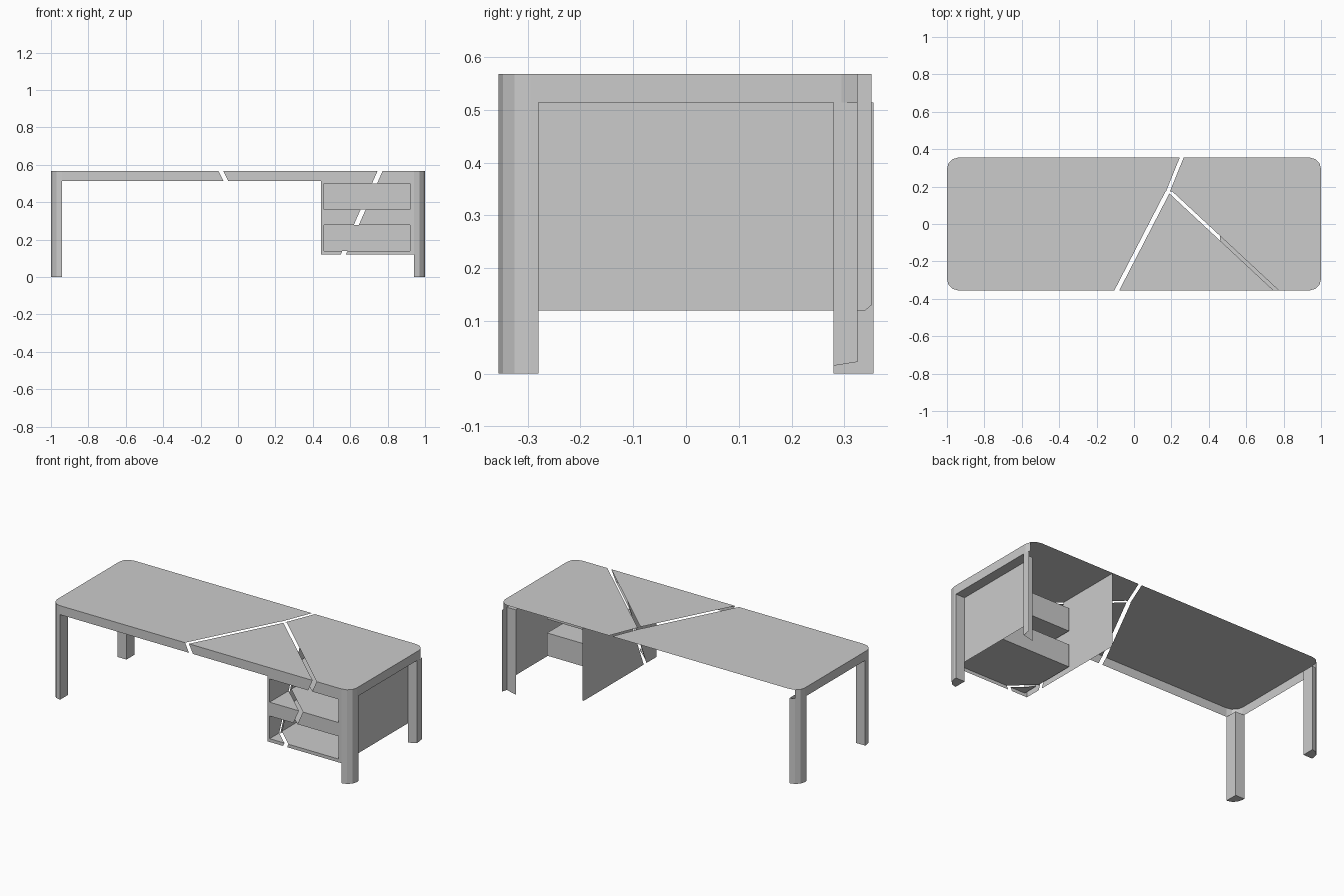
import bpy, bmesh, math
from mathutils import Vector

if "Cube" in bpy.data.objects:
    bpy.data.objects.remove(bpy.data.objects["Cube"])

Y = 0.355                       # half depth
TOP, RIM, BASE = 0.568, 0.514, 0.12
R = 0.06                        # corner radius
LX, LY = 0.94, 0.28             # inner faces of the legs
UX = 0.445                      # left side of drawer unit

# Cracks: junction x, edge x, edge y, lean (dx/dz), width along x
JY = 0.175
CRACKS = [(0.182, -0.092, -Y, -0.5, 0.026),
          (0.182, 0.255, Y, 0.0, 0.021),
          (0.19, 0.76, -Y, 0.44, 0.027)]


def split_by_cracks(bm):
    for jx, ex, ey, lean, w in CRACKS:
        m = (ex - jx) / (ey - JY)
        n = Vector((1, -m, -lean))
        o = Vector((jx, JY, TOP))
        dx = Vector((w / 2, 0, 0))
        for co, no in ((Vector((0, JY, 0)), Vector((0, 1, 0))), (o - dx, n), (o + dx, n)):
            bmesh.ops.bisect_plane(bm, geom=bm.verts[:] + bm.edges[:] + bm.faces[:],
                                   dist=1e-6, plane_co=co, plane_no=no)
        dead = []
        for f in bm.faces:
            c = f.calc_center_median()
            if abs((c - o).dot(n)) < w / 2 and (c.y - JY) * (ey - JY) > 0:
                dead.append(f)
        bmesh.ops.delete(bm, geom=dead, context='FACES')


def part(name, faces):
    """Make an object from polygons, broken along the cracks."""
    bm = bmesh.new()
    for poly in faces:
        bm.faces.new([bm.verts.new(p) for p in poly])
    bmesh.ops.remove_doubles(bm, verts=bm.verts[:], dist=1e-5)
    split_by_cracks(bm)
    bmesh.ops.dissolve_limit(bm, angle_limit=0.01, verts=bm.verts[:], edges=bm.edges[:])
    me = bpy.data.meshes.new(name)
    bm.to_mesh(me)
    bm.free()
    ob = bpy.data.objects.new(name, me)
    bpy.context.collection.objects.link(ob)
    return ob


def wall(path, z0, z1, closed=False):
    ends = path[1:] + path[:1] if closed else path[1:]
    return [[(*a, z0), (*b, z0), (*b, z1), (*a, z1)] for a, b in zip(path, ends)]


def flat(path, z):
    return [[(x, y, z) for x, y in path]]


def corner(sx, sy):
    """Rounded corner from the side edge round to the front/back edge."""
    return [(sx * (1 - R + R * math.cos(t)), sy * (Y - R + R * math.sin(t)))
            for t in (i * math.pi / 6 for i in range(4))]


# Table top
fr, fl, br, bl = corner(1, -1), corner(-1, -1), corner(1, 1), corner(-1, 1)
part("table_top", flat(br + bl[::-1] + fl + fr[::-1], TOP))

# Apron around sides and front, open at the back
part("apron", wall(bl[2::-1] + fl + fr[::-1] + br[:2] + br[2:2], RIM, TOP))
part("right_apron_underside", flat([(LX, -LY), (1, -LY), (1, LY), (LX, LY)], RIM))

# Full legs: front pair and back left
for name, sx, sy in (("front_left_leg", -1, -1), ("front_right_leg", 1, -1), ("back_left_leg", -1, 1)):
    loop = [(sx, sy * LY)] + corner(sx, sy) + [(sx * LX, sy * LY)]
    if sx * sy < 0:
        loop.reverse()
    part(name, wall(loop, 0, RIM, True) + flat(loop[::-1], 0))

# Broken back right leg: two faces with a slanted foot
ye = br[1][1]
part("back_right_leg", [
    [(1, LY, 0.015), (1, 0.325, 0.022), (1, 0.325, RIM), (1, LY, RIM)],
    [(LX, LY, 0.002), (1, LY, 0.015), (1, LY, RIM), (LX, LY, RIM)]])

# Drawer unit side panels
part("unit_right_panel", wall([(LX, -Y), (LX, LY)], BASE, RIM))
part("unit_left_panel", [[(UX, -Y, BASE), (UX, Y - 0.015, BASE), (UX, Y - 0.003, BASE + 0.01),
                          (UX, Y - 0.003, TOP), (UX, -Y, TOP)][::-1]])

# Drawer unit front with two openings
xs = [UX, 0.46, 0.92, LX]
zs = [BASE, 0.14, 0.277, 0.36, 0.50, RIM]
front = []
for i in range(3):
    for j in range(5):
        if i == 1 and j in (1, 3):
            continue
        front += wall([(xs[i], -Y), (xs[i + 1], -Y)], zs[j], zs[j + 1])
part("unit_front", front)

# Open drawer compartments
for name, z0, z1 in (("lower_compartment", zs[1], zs[2]), ("upper_compartment", zs[3], zs[4])):
    a, b, back = xs[1], xs[2], 0.01
    floor = [(a, -Y), (b, -Y), (b, back), (a, back)]
    part(name, wall([(b, -Y), (b, back), (a, back), (a, -Y)], z0, z1)
         + flat(floor[::-1], z0) + flat(floor, z1))
